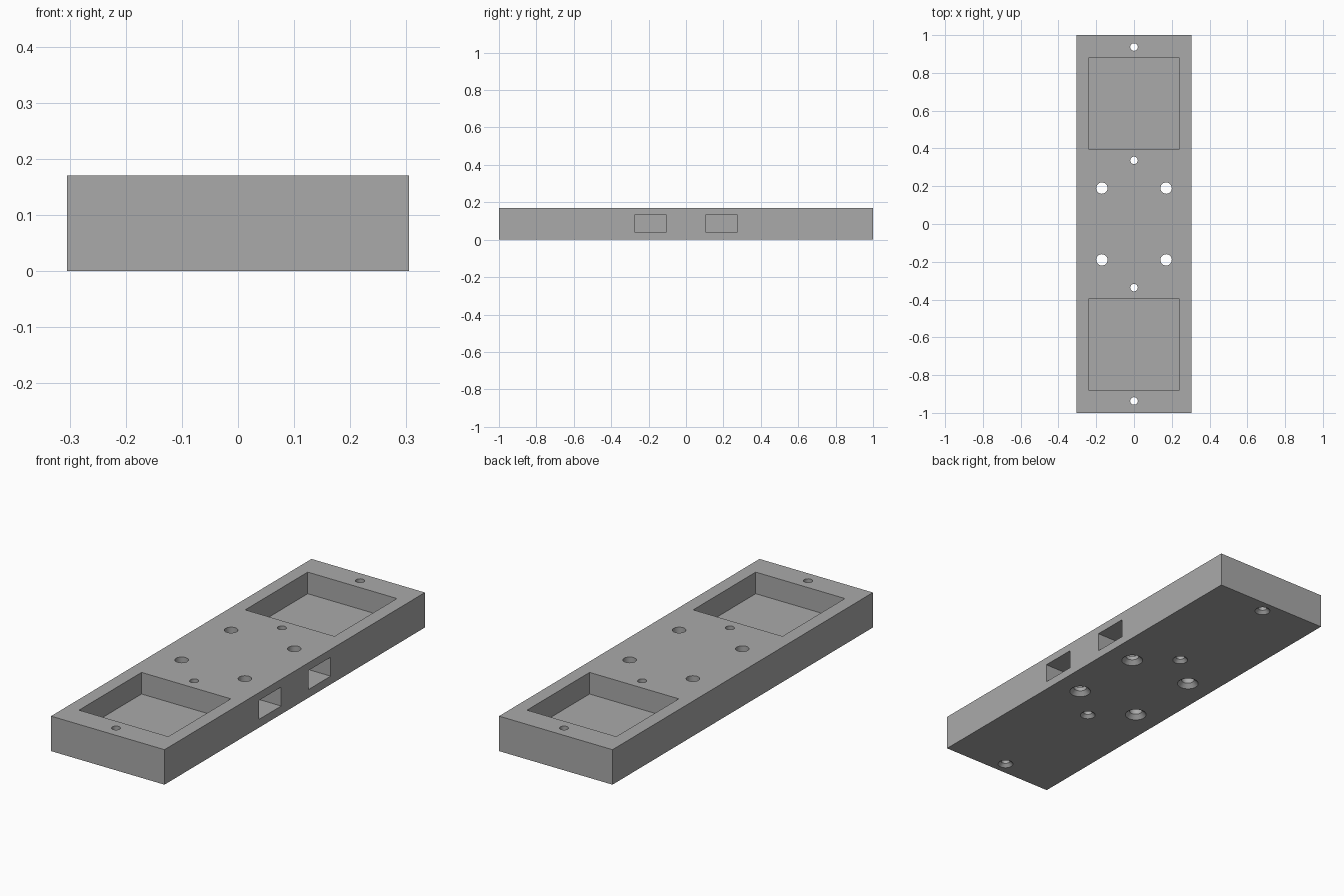
import bpy
import bmesh
from mathutils import Matrix, Vector

cube = bpy.data.objects.get("Cube")
if cube:
    bpy.data.objects.remove(cube, do_unlink=True)

WIDTH, LENGTH, HEIGHT = 0.61, 2.0, 0.17

grey = bpy.data.materials.new("matte_grey")
grey.use_nodes = True
grey.diffuse_color = (0.4, 0.4, 0.4, 1)
grey.node_tree.nodes["Principled BSDF"].inputs["Base Color"].default_value = (0.4, 0.4, 0.4, 1)


def make_object(name, bm):
    mesh = bpy.data.meshes.new(name)
    bm.to_mesh(mesh)
    bm.free()
    mesh.materials.append(grey)
    obj = bpy.data.objects.new(name, mesh)
    bpy.context.collection.objects.link(obj)
    return obj


def box(name, low, high):
    low, high = Vector(low), Vector(high)
    bm = bmesh.new()
    bmesh.ops.create_cube(bm, size=1, matrix=Matrix.Translation((low + high) / 2)
                          @ Matrix.Diagonal((*(high - low), 1)))
    return make_object(name, bm)


def screw_hole(name, x, y, radius, head_radius, sink):
    """Turned cutter: a shaft that flares into a countersink at the underside."""
    profile = [(0, -0.02), (head_radius, -0.02), (head_radius, 0),
               (radius, sink), (radius, HEIGHT + 0.02), (0, HEIGHT + 0.02)]
    bm = bmesh.new()
    verts = [bm.verts.new((r, 0, z)) for r, z in profile]
    edges = [bm.edges.new(pair) for pair in zip(verts, verts[1:])]
    bmesh.ops.spin(bm, geom=verts + edges, cent=(0, 0, 0), axis=(0, 0, 1),
                   angle=6.283185307, steps=32)
    bmesh.ops.remove_doubles(bm, verts=bm.verts, dist=0.0001)
    bmesh.ops.recalc_face_normals(bm, faces=bm.faces)
    bmesh.ops.translate(bm, verts=bm.verts, vec=(x, y, 0))
    return make_object(name, bm)


# Solid mounting block
block = box("mounting_block", (-WIDTH / 2, -LENGTH / 2, 0), (WIDTH / 2, LENGTH / 2, HEIGHT))

cutters = []
for side, label in ((-1, "front"), (1, "back")):
    # Square pocket in the top near each end
    near, far = sorted((side * 0.398, side * 0.878))
    cutters.append(box(label + "_pocket_cutter", (-0.24, near, 0.065), (0.24, far, HEIGHT + 0.05)))
    # Slot entering from the right side
    cutters.append(box(label + "_slot_cutter", (0.085, side * 0.19 - 0.086, 0.04),
                       (WIDTH / 2 + 0.05, side * 0.19 + 0.086, 0.132)))
    # Small centre-line screw holes
    for y in (0.337, 0.937):
        cutters.append(screw_hole(label + "_small_hole_cutter", 0, side * y, 0.02, 0.035, 0.015))
    # Large holes around the middle
    for x in (-0.17, 0.17):
        cutters.append(screw_hole(label + "_large_hole_cutter", x, side * 0.19, 0.03, 0.049, 0.02))

# Cut every opening into the block
bpy.context.view_layer.objects.active = block
for cutter in cutters:
    cut = block.modifiers.new(cutter.name, 'BOOLEAN')
    cut.operation = 'DIFFERENCE'
    cut.solver = 'EXACT'
    cut.object = cutter
    bpy.ops.object.modifier_apply(modifier=cut.name)
    bpy.data.objects.remove(cutter, do_unlink=True)

bpy.ops.object.select_all(action='DESELECT')
block.select_set(True)
bpy.ops.object.shade_smooth_by_angle(angle=0.5)
